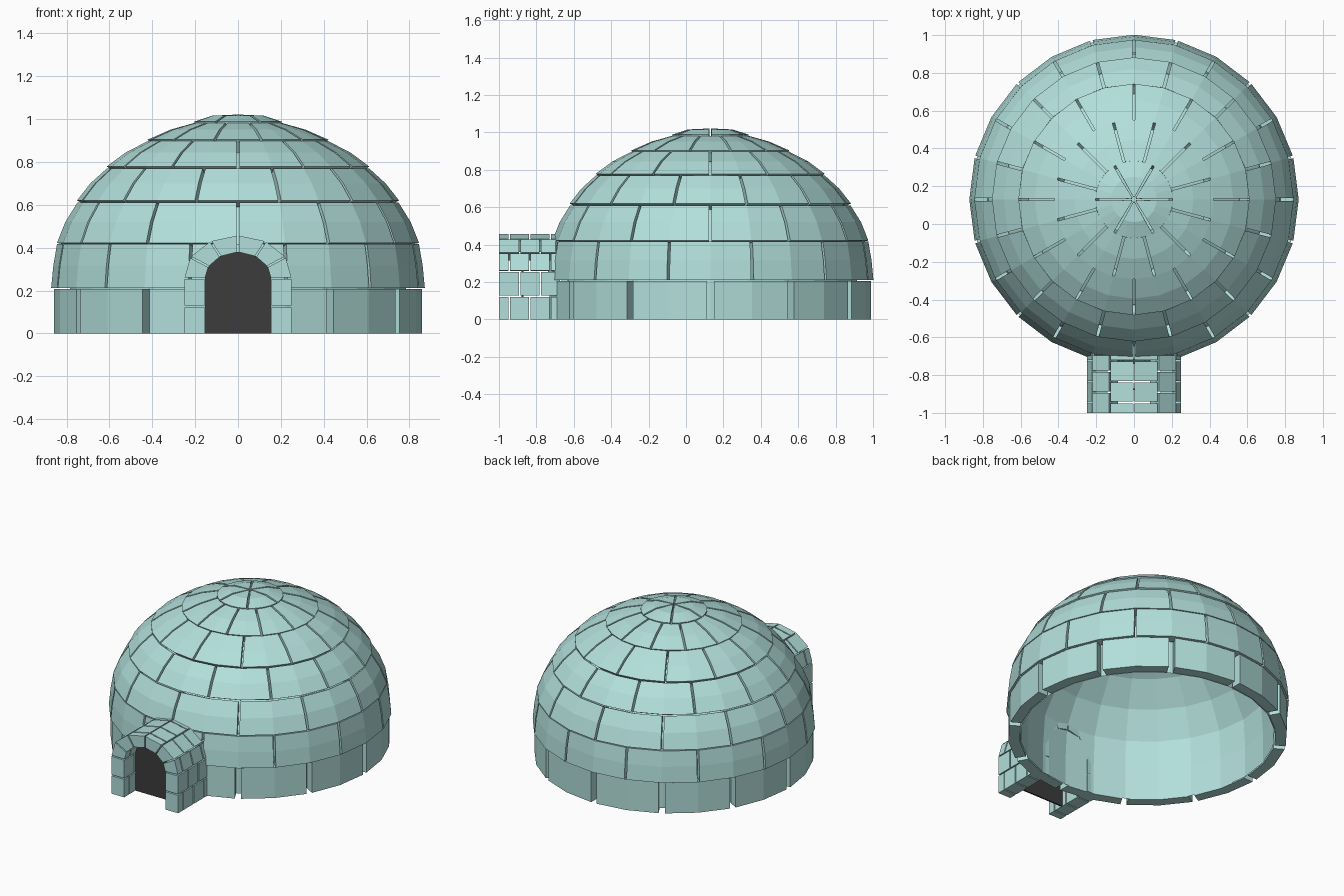
import bpy, bmesh
from math import sin, cos, pi, asin, hypot, radians

if "Cube" in bpy.data.objects:
    bpy.data.objects.remove(bpy.data.objects["Cube"])

CY = 0.13        # dome centre on y
THICK = 0.07     # block thickness


def material(name, rgb):
    m = bpy.data.materials.new(name)
    m.diffuse_color = (*rgb, 1)
    m.use_nodes = True
    m.node_tree.nodes["Principled BSDF"].inputs["Base Color"].default_value = m.diffuse_color
    return m


ICE = material("ice", (0.445, 0.738, 0.708))
DARK = material("dark", (0.045, 0.045, 0.045))


def finish(bm, name, mat):
    bmesh.ops.recalc_face_normals(bm, faces=bm.faces[:])
    me = bpy.data.meshes.new(name)
    bm.to_mesh(me)
    bm.free()
    me.materials.append(mat)
    ob = bpy.data.objects.new(name, me)
    bpy.context.collection.objects.link(ob)
    return ob


def loft(bm, rings):
    """Closed solid through a list of equal-length point loops."""
    vs = [[bm.verts.new(p) for p in ring] for ring in rings]
    n = len(vs[0])
    for a, b in zip(vs, vs[1:]):
        for i in range(n):
            j = (i + 1) % n
            bm.faces.new((a[i], a[j], b[j], b[i]))
    bm.faces.new(vs[0])
    bm.faces.new(vs[-1][::-1])


def inward(p, d):
    """Move a dome profile point into the wall by d."""
    r, z = p
    h = max(0.0, z - 0.25)
    l = hypot(r, h)
    return (max(0.0, r - d * r / l), z - d * h / l)


def polar(r, z, a):
    return (r * cos(a), CY + r * sin(a), z)


# dome courses: profile (radius, height), block count, first joint, half gap, facets
COURSES = [
    ("base", [(0.86, 0), (0.86, 0.105), (0.86, 0.207)], 12, 0, 0.019, 2),
    ("second", [(0.872, 0.212), (0.862, 0.316), (0.845, 0.416)], 12, 15, 0.007, 2),
    ("third", [(0.845, 0.422), (0.806, 0.52), (0.75, 0.61)], 12, 0, 0.007, 2),
    ("fourth", [(0.752, 0.62), (0.689, 0.7), (0.612, 0.77)], 12, 15, 0.007, 2),
    ("fifth", [(0.612, 0.779), (0.525, 0.844), (0.42, 0.898)], 12, 0, 0.006, 2),
    ("sixth", [(0.422, 0.904), (0.315, 0.951), (0.205, 0.982)], 12, 15, 0.006, 2),
    ("cap", [(0.205, 0.988), (0.12, 1.016), (0.014, 1.021)], 6, 0, 0.006, 4),
]
for name, prof, count, start, gap, facets in COURSES:
    bm = bmesh.new()
    inner = [inward(p, THICK) for p in prof]
    if name == "cap":
        inner[-1] = (0.012, 0.95)
    section = prof + inner[::-1]
    for k in range(count):
        a0 = radians(start) + 2 * pi * k / count
        step = 2 * pi / count / facets
        rings = []
        for s in range(facets + 1):
            ring = []
            for r, z in section:
                trim = min(asin(min(1, gap / r)), step * 0.9)
                a = a0 + s * step + (trim if s == 0 else -trim if s == facets else 0)
                ring.append(polar(r, z, a))
            rings.append(ring)
        loft(bm, rings)
    finish(bm, name + "_course", ICE)

# inner lining that closes the gaps between blocks
bm = bmesh.new()
line = [inward(p, THICK + 0.006) for c in COURSES for p in c[1][::2]][:-1]
line = [p for i, p in enumerate(line) if i == 0 or hypot(p[0] - line[i - 1][0], p[1] - line[i - 1][1]) > 0.02]
rings = [[bm.verts.new(polar(r, z, radians(15 * i))) for i in range(24)] for r, z in line]
for a, b in zip(rings, rings[1:]):
    for i in range(24):
        j = (i + 1) % 24
        bm.faces.new((a[i], a[j], b[j], b[i]))
bm.faces.new(rings[-1])
finish(bm, "inner_lining", ICE)

# entrance tunnel: arch of blocks, each row split along y with staggered joints
OUTER = [(0.25, 0), (0.25, 0.125), (0.25, 0.258), (0.222, 0.357), (0.128, 0.43), (0, 0.457)]
INNER = [(0.155, 0), (0.155, 0.125), (0.155, 0.255), (0.138, 0.312), (0.083, 0.36), (0, 0.38)]
Y0, Y1, BRICK, G = -1.0, -0.63, 0.11, 0.004


def shrink(p, q, d):
    """Pull p towards q by d."""
    l = hypot(q[0] - p[0], q[1] - p[1])
    return (p[0] + (q[0] - p[0]) * d / l, p[1] + (q[1] - p[1]) * d / l)


bm = bmesh.new()
for row in range(5):
    o0, o1, i0, i1 = OUTER[row], OUTER[row + 1], INNER[row], INNER[row + 1]
    g0 = G if row else 0
    quad = [shrink(o0, o1, g0), shrink(o1, o0, G), shrink(i1, i0, G), shrink(i0, i1, g0)]
    cuts = [Y0]
    y = Y0 + (BRICK / 2 if row % 2 == 0 else BRICK)
    while y < Y1 - 0.02:
        cuts.append(y)
        y += BRICK
    cuts.append(Y1)
    for ya, yb in zip(cuts, cuts[1:]):
        ya += 0 if ya == Y0 else G
        yb -= 0 if yb == Y1 else G
        for side in (1, -1):
            loft(bm, [[(side * x, yy, z) for x, z in quad] for yy in (ya, yb)])
finish(bm, "entrance_tunnel", ICE)

# dark doorway panel set back in the tunnel
bm = bmesh.new()
arch = INNER[:1] + INNER[2:]
arch = arch + [(-x, z) for x, z in arch[-2::-1]]
loft(bm, [[(x, yy, z) for x, z in arch] for yy in (-0.88, -0.87)])
finish(bm, "doorway", DARK)
